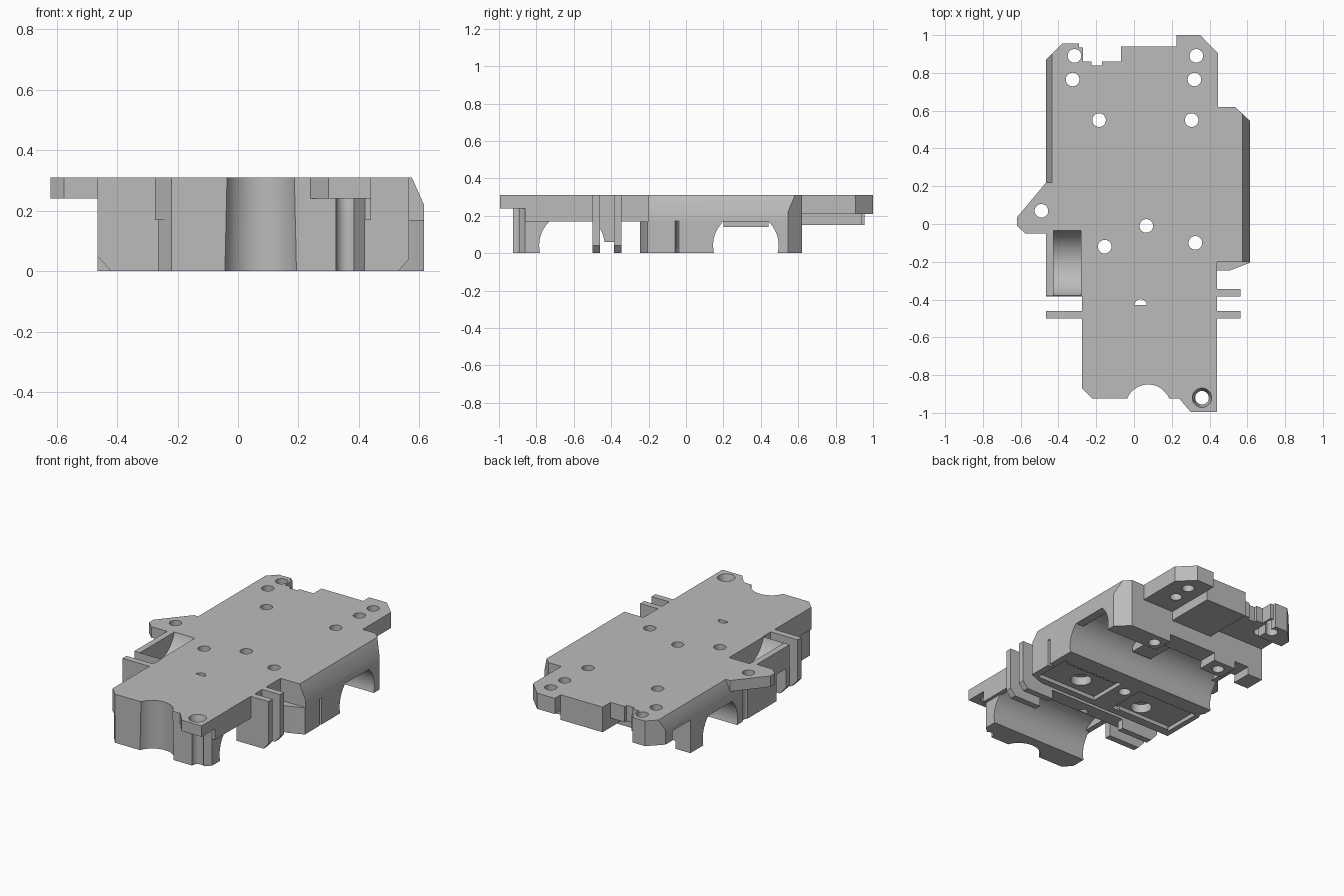
import bpy
import bmesh
from math import pi, cos, sin
from mathutils import Matrix, Vector

old = bpy.data.objects.get("Cube")
if old:
    bpy.data.objects.remove(old)

grey = bpy.data.materials.new("plain grey")
grey.use_nodes = True
grey.diffuse_color = (0.5, 0.5, 0.5, 1)
grey.node_tree.nodes["Principled BSDF"].inputs["Base Color"].default_value = (0.5, 0.5, 0.5, 1)

parts, cutters = [], []
TOP, MID = 0.31, 0.17      # deck top and deck underside


def finish(name, bm, group):
    bmesh.ops.recalc_face_normals(bm, faces=bm.faces)
    mesh = bpy.data.meshes.new(name)
    bm.to_mesh(mesh)
    bm.free()
    mesh.materials.append(grey)
    ob = bpy.data.objects.new(name, mesh)
    bpy.context.scene.collection.objects.link(ob)
    group.append(ob)
    return ob


def prism(name, pts, lo, hi, group=parts, axis="z"):
    """Extrude an outline: (x, y) along z, or (x, z) along y."""
    bm = bmesh.new()
    place = (lambda a, b: (a, b, lo)) if axis == "z" else (lambda a, b: (a, lo, b))
    shift = (0, 0, hi - lo) if axis == "z" else (0, hi - lo, 0)
    face = bm.faces.new([bm.verts.new(place(a, b)) for a, b in pts])
    ext = bmesh.ops.extrude_face_region(bm, geom=[face])
    moved = [v for v in ext["geom"] if isinstance(v, bmesh.types.BMVert)]
    bmesh.ops.translate(bm, verts=moved, vec=Vector(shift))
    return finish(name, bm, group)


def box(name, x0, x1, y0, y1, z0, z1, group=parts):
    return prism(name, [(x0, y0), (x1, y0), (x1, y1), (x0, y1)], z0, z1, group)


def drum(name, x, y, z0, z1, r0, r1=None, sides=32):
    bm = bmesh.new()
    bmesh.ops.create_cone(bm, cap_ends=True, segments=sides, radius1=r0,
                          radius2=r1 or r0, depth=z1 - z0,
                          matrix=Matrix.Translation((x, y, (z0 + z1) / 2)))
    return finish(name, bm, cutters)


def trough(name, x0, x1, y, z, r):
    """Cylinder cutter lying along x."""
    bm = bmesh.new()
    bmesh.ops.create_cone(bm, cap_ends=True, segments=64, radius1=r, radius2=r, depth=x1 - x0,
                          matrix=Matrix.Translation(((x0 + x1) / 2, y, z)) @ Matrix.Rotation(pi / 2, 4, "Y"))
    return finish(name, bm, cutters)


# Main deck and the thinner rear plate
deck = prism("main_deck", [
    (-.275, -.87), (-.22, -.925), (.35, -.925), (.42, -.86), (.44, -.86), (.44, -.2),
    (.615, -.2), (.615, .545), (.535, .62), (-.465, .62), (-.465, -.38), (-.275, -.38)], MID, TOP)
prism("rear_plate", [
    (-.465, .62), (.445, .62), (.445, .905), (.35, 1), (.225, 1), (.225, .94), (-.07, .94),
    (-.07, .86), (-.17, .86), (-.17, .84), (-.225, .84), (-.225, .86), (-.27, .86),
    (-.27, .935), (-.29, .935), (-.29, .955), (-.38, .955), (-.465, .87)], .21, TOP)
box("rear_rib", -.07, .225, .62, .94, .15, .21)
prism("rear_corner_foot", [(-.465, .8), (-.29, .8), (-.29, .955), (-.38, .955), (-.465, .87)], .15, .21)

# Side ear and front screw tab
prism("side_ear", [(-.465, .22), (-.62, .035), (-.62, -.01), (-.575, -.05), (-.465, -.05)], .24, TOP)
prism("front_screw_tab", [(.24, -.925), (.3, -.995), (.44, -.995), (.44, -.86), (.42, -.86),
                          (.35, -.925)], .24, TOP)

# Lower blocks that frame the two wheel troughs
lower = [
    prism("front_block", [(-.265, -.87), (-.22, -.925), (.35, -.925), (.42, -.86),
                          (.42, -.72), (-.265, -.72)], 0, MID),
    prism("middle_block", [(-.465, -.245), (.51, -.245), (.615, -.205), (.615, .21),
                           (-.465, .21)], 0, MID),
    prism("rear_block", [(-.465, .43), (.615, .43), (.615, .545), (.535, .62), (-.465, .62)], .05, MID),
    prism("rear_left_foot", [(.24, .47), (.615, .47), (.615, .545), (.535, .62), (.24, .62)], 0, .05),
    box("rear_centre_foot", -.26, -.1, .47, .62, 0, .05),
    box("rear_right_foot", -.465, -.36, .47, .62, 0, .05),
    box("axle_rib", -.275, .44, -.5, -.345, .06, MID),
]
box("trough_bridge", .04, .18, .2, .44, .14, .23)

# Upright fins on both sides
for label, y in (("front", -.5), ("rear", -.385)):
    prism(label + "_left_fin", [(.34, 0), (.53, 0), (.565, .04), (.565, TOP), (.44, TOP),
                                (.44, MID), (.34, MID)], y, y + .04, axis="y")
    top = TOP if label == "front" else MID
    prism(label + "_right_fin", [(-.2, 0), (-.42, 0), (-.465, .05), (-.465, top),
                                 (-.275, top), (-.275, MID), (-.2, MID)], y, y + .04, axis="y")

# Through holes, with counterbores and a countersink
for x, y in ((-.315, .89), (.33, .89), (-.325, .765), (.32, .765), (-.185, .55), (.305, .55),
             (-.49, .07), (.065, -.01), (-.155, -.12), (.325, -.1), (.36, -.92)):
    drum("hole_cutter", x, y, -.1, .5, .036)
for x, y in ((-.155, -.12), (.325, -.1)):
    drum("counterbore_cutter", x, y, -.1, .08, .062)
drum("countersink_cutter", .36, -.92, .25, .32, .036, .054)
drum("front_notch_cutter", .075, -.97, -.01, .32, .127, .12, 48)
prism("half_moon_cutter", [(.035 + .032 * cos(i * pi / 12), -.43 + .032 * sin(i * pi / 12))
                           for i in range(13)], -.1, .5, cutters)

# Sloped top edges, shallow underside recesses and the side slot
prism("left_slope_cutter", [(.575, TOP), (.615, .22), (.7, .22), (.7, .4), (.575, .4)],
      -.3, .63, cutters, "y")
prism("right_slope_cutter", [(-.435, TOP), (-.465, .24), (-.5, .24), (-.5, .4), (-.435, .4)],
      .22, .96, cutters, "y")
box("left_recess_cutter", .14, .57, -.2, .05, -.1, .025, cutters)
box("right_recess_cutter", -.43, .0, -.2, .05, -.1, .025, cutters)
prism("slot_cutter", [(.56, -.048), (.64, -.062), (.64, -.034)], -.1, MID + .001, cutters)
shared = list(cutters)

# Wheel troughs: full width below, narrower inside the deck
low_troughs = [trough("trough_cutter", -.9, .9, y, .042, .175) for y in (-.61, .32)]
deck_cuts = [trough("front_trough_cutter", -.24, .41, -.61, .042, .175),
             trough("rear_trough_cutter", -.43, .56, .32, .042, .175),
             trough("pocket_cutter", -.425, -.28, -.207, .36, .18)]


def bounds(ob):
    co = [v.co for v in ob.data.vertices]
    return [(min(c[i] for c in co), max(c[i] for c in co)) for i in range(3)]


def cut(ob, tools):
    for tool in tools:
        if any(a[1] < b[0] or b[1] < a[0] for a, b in zip(bounds(ob), bounds(tool))):
            continue
        mod = ob.modifiers.new("cut", "BOOLEAN")
        mod.operation, mod.solver, mod.object = "DIFFERENCE", "EXACT", tool
        bpy.context.view_layer.objects.active = ob
        bpy.ops.object.modifier_apply(modifier=mod.name)


for ob in parts:
    extra = low_troughs if ob in lower else deck_cuts if ob is deck else []
    cut(ob, extra + shared)

# Gear racks along the recess edges
for name, x0, y in (("left_rack", .17, .04), ("right_rack", -.42, -.2)):
    step, n = .025, 15
    pts = [(x0, y + .012), (x0, y)]
    for i in range(n):
        pts += [(x0 + (i + .5) * step, y - .02), (x0 + (i + 1) * step, y)]
    prism(name, pts + [(x0 + n * step, y + .012)], 0, .026)

for tool in cutters:
    bpy.data.objects.remove(tool)

# Smooth the curved walls, keep the edges crisp
bpy.ops.object.select_all(action="DESELECT")
for ob in parts:
    ob.select_set(True)
bpy.context.view_layer.objects.active = parts[0]
bpy.ops.object.shade_smooth_by_angle(angle=pi / 7)
